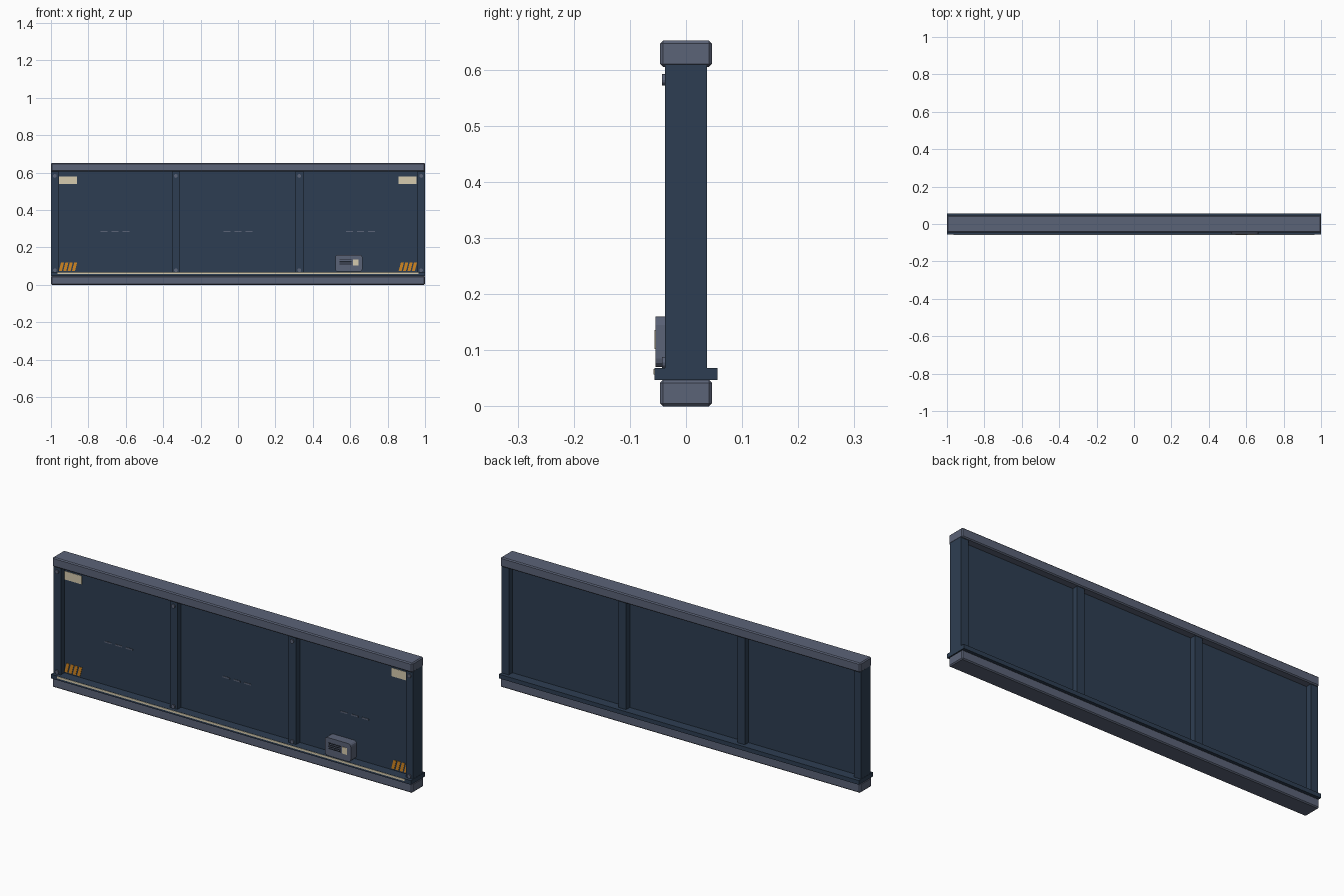
import bpy
import bmesh
from mathutils import Vector, Matrix

cube = bpy.data.objects.get("Cube")
if cube:
    bpy.data.objects.remove(cube)


def material(name, rgb):
    m = bpy.data.materials.new(name)
    m.use_nodes = True
    colour = (*rgb, 1)
    m.diffuse_color = colour
    m.node_tree.nodes["Principled BSDF"].inputs["Base Color"].default_value = colour
    return m


navy = material("navy steel", (0.027, 0.048, 0.084))
slate = material("slate trim", (0.105, 0.125, 0.185))
cream = material("cream", (0.67, 0.60, 0.43))
amber = material("amber", (0.64, 0.24, 0.015))
dark = material("dark grille", (0.012, 0.016, 0.025))


def finish(name, bm, mat):
    bmesh.ops.recalc_face_normals(bm, faces=bm.faces)
    mesh = bpy.data.meshes.new(name)
    bm.to_mesh(mesh)
    bm.free()
    mesh.materials.append(mat)
    ob = bpy.data.objects.new(name, mesh)
    bpy.context.collection.objects.link(ob)
    return ob


def box(name, x, y, z, mat, bevel=0, shear=0):
    """Box from (low, high) ranges, optionally chamfered or leaning in x."""
    bm = bmesh.new()
    bmesh.ops.create_cube(bm, size=1)
    ranges = (x, y, z)
    for v in bm.verts:
        lean = shear * v.co.z
        v.co = Vector([(r[0] + r[1]) / 2 + c * (r[1] - r[0]) for r, c in zip(ranges, v.co)])
        v.co.x += lean
    if bevel:
        bmesh.ops.bevel(bm, geom=bm.edges[:], offset=bevel, segments=1, affect='EDGES')
    return finish(name, bm, mat)


def plate(name, x, z, surface, mat, shear=0):
    """Thin plate lying on a front-facing surface."""
    return box(name, x, (surface - 0.002, surface + 0.001), z, mat, shear=shear)


def bolt(name, x, z):
    bm = bmesh.new()
    turn = Matrix.Translation((x, -0.039, z)) @ Matrix.Rotation(1.5708, 4, 'X')
    bmesh.ops.create_cone(bm, cap_ends=True, segments=12, radius1=0.01,
                          radius2=0.01, depth=0.007, matrix=turn)
    return finish(name, bm, slate)


PANEL = 0.008   # half thickness of the sheet
POST = 0.037    # half depth of the posts

# Main frame
box("panel_sheet", (-0.98, 0.98), (-PANEL, PANEL), (0.04, 0.61), navy)
box("bottom_rail", (-1, 1), (-0.046, 0.046), (0, 0.047), slate, 0.005)
box("top_rail", (-1, 1), (-0.046, 0.046), (0.605, 0.652), slate, 0.005)
box("lower_ledge", (-1, 1), (-0.056, 0.056), (0.047, 0.068), navy)
plate("ledge_light_strip", (-0.965, 0.965), (0.057, 0.067), -0.056, cream)

# Posts with a bolt at each end
for i, x in enumerate((-0.979, -0.332, 0.328, 0.979)):
    half = 0.02 if abs(x) > 0.9 else 0.021
    box(f"post_{i + 1}", (x - half, x + half), (-POST, POST), (0.06, 0.61), navy)
    bolt(f"upper_bolt_{i + 1}", x, 0.582)
    bolt(f"lower_bolt_{i + 1}", x, 0.078)

# Corner labels and slanted warning stripes
for side, x in (("right", -0.91), ("left", 0.907)):
    plate(f"{side}_label", (x - 0.048, x + 0.048), (0.538, 0.58), -PANEL, cream)
    for i in range(4):
        c = x - 0.034 + i * 0.0235
        plate(f"{side}_warning_stripe_{i + 1}", (c - 0.008, c + 0.008),
              (0.074, 0.12), -PANEL, amber, shear=0.012)

# Dashed marks across each bay
for bay, x in enumerate((-0.657, 0, 0.655)):
    for i in (-1, 0, 1):
        c = x + i * 0.059
        plate(f"bay_{bay + 1}_dash_{i + 2}", (c - 0.019, c + 0.019),
              (0.281, 0.288), -PANEL, slate)

# Control box with rounded outline, grille and button
control = box("control_box", (0.52, 0.665), (-0.054, -0.004), (0.07, 0.16), slate)
bm = bmesh.new()
bm.from_mesh(control.data)
corners = [e for e in bm.edges if abs(e.verts[0].co.y - e.verts[1].co.y) > 0.01]
bmesh.ops.bevel(bm, geom=corners, offset=0.015, segments=3, profile=0.5, affect='EDGES')
bm.to_mesh(control.data)
bm.free()
for i in range(4):
    z = 0.105 + i * 0.009
    plate(f"control_grille_{i + 1}", (0.542, 0.607), (z, z + 0.004), -0.054, dark)
plate("control_button", (0.616, 0.645), (0.102, 0.136), -0.054, cream)
